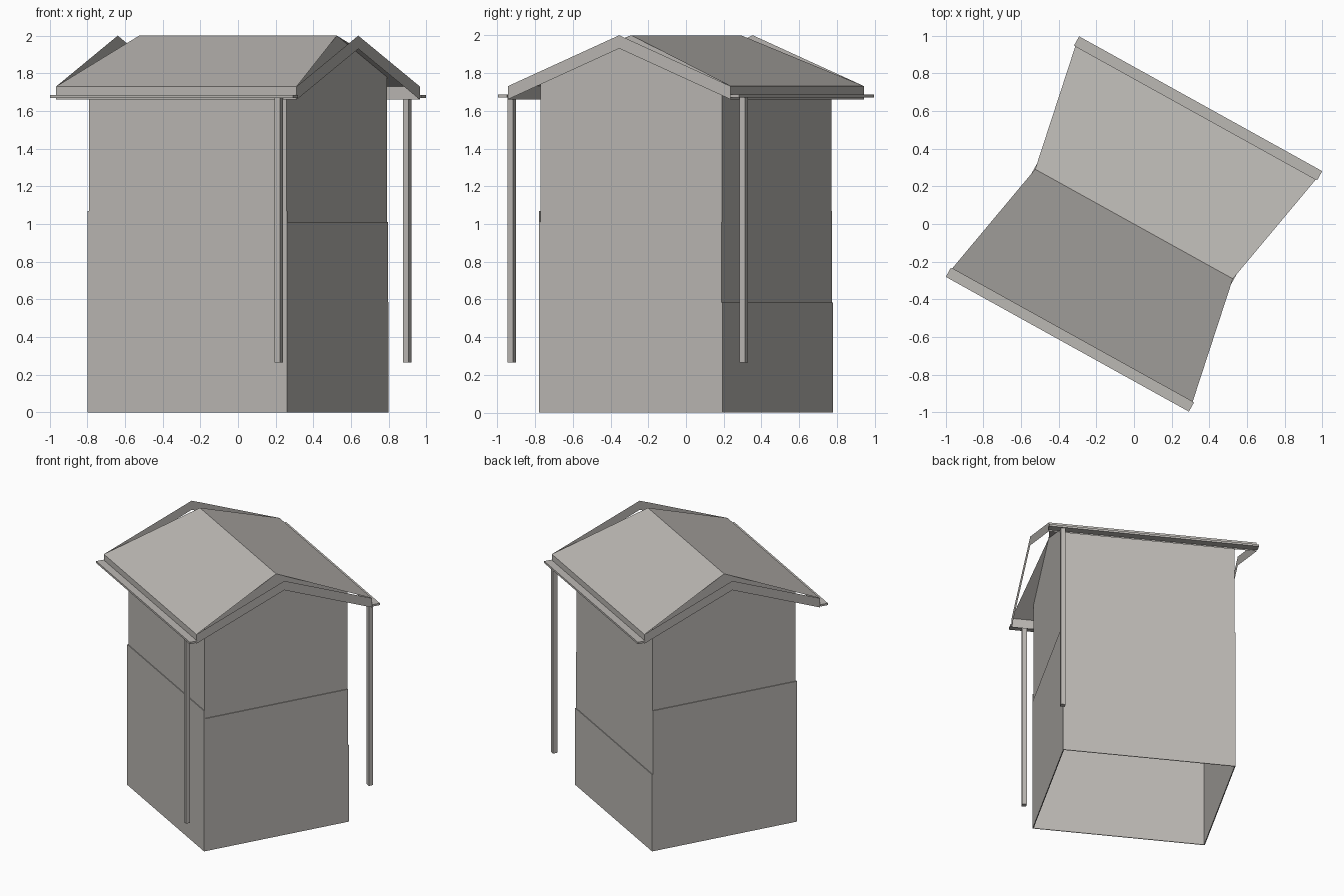
import bpy
import bmesh
import math
from mathutils import Matrix

cube = bpy.data.objects.get("Cube")
if cube:
    bpy.data.objects.remove(cube, do_unlink=True)

grey = bpy.data.materials.new("warm grey")
colour = (0.5, 0.48, 0.455, 1)
grey.diffuse_color = colour
grey.use_nodes = True
grey.node_tree.nodes["Principled BSDF"].inputs["Base Color"].default_value = colour

# The building stands turned about the vertical axis
TURN = Matrix.Rotation(math.radians(-29), 4, "Z")

# Main sizes: ridge along local x, eaves along local y
WALL_X, WALL_Y = 0.60, 0.55
EAVE_X, EAVE_Y = 0.73, 0.675
RIDGE_Z, EAVE_Z, BOARD = 2.0, 1.73, 0.07
WALL_Z = RIDGE_Z - (RIDGE_Z - EAVE_Z) * WALL_Y / EAVE_Y


def finish(name, bm):
    mesh = bpy.data.meshes.new(name)
    bm.to_mesh(mesh)
    bm.free()
    mesh.transform(TURN)
    mesh.materials.append(grey)
    obj = bpy.data.objects.new(name, mesh)
    bpy.context.collection.objects.link(obj)
    return obj


def sheet(name, *polygons):
    """Join flat polygons into one open surface."""
    bm = bmesh.new()
    for points in polygons:
        bm.faces.new([bm.verts.new(p) for p in points])
    bmesh.ops.remove_doubles(bm, verts=bm.verts, dist=0.0001)
    return finish(name, bm)


def box(name, low, high):
    bm = bmesh.new()
    bmesh.ops.create_cube(bm, size=1)
    size = [b - a for a, b in zip(low, high)]
    middle = [(a + b) / 2 for a, b in zip(low, high)]
    bmesh.ops.scale(bm, vec=size, verts=bm.verts)
    bmesh.ops.translate(bm, vec=middle, verts=bm.verts)
    return finish(name, bm)


def half_turn(points):
    return [(-x, -y, z) for x, y, z in points]


# Hollow walls, open at the bottom
gable = [(WALL_X, -WALL_Y, 0), (WALL_X, WALL_Y, 0), (WALL_X, WALL_Y, WALL_Z),
         (WALL_X, 0, RIDGE_Z), (WALL_X, -WALL_Y, WALL_Z)]
side = [(-WALL_X, -WALL_Y, 0), (WALL_X, -WALL_Y, 0),
        (WALL_X, -WALL_Y, WALL_Z), (-WALL_X, -WALL_Y, WALL_Z)]
sheet("walls", gable, half_turn(gable), side, half_turn(side))

# Thin base cladding, with its own height on each wall
T = 0.006
box("front_cladding", (-WALL_X - T, -WALL_Y - T, 0), (WALL_X + T, -WALL_Y, 1.07))
box("back_cladding", (-WALL_X - T, WALL_Y, 0), (WALL_X + T, WALL_Y + T, 0.585))
box("left_cladding", (WALL_X, -WALL_Y, 0), (WALL_X + T, WALL_Y, 1.01))
box("right_cladding", (-WALL_X - T, -WALL_Y, 0), (-WALL_X, WALL_Y, 1.07))

# Roof slopes flare from the short ridge to the long eaves, with eave fascias
slope = [(-EAVE_X, -EAVE_Y, EAVE_Z), (EAVE_X, -EAVE_Y, EAVE_Z),
         (WALL_X, 0, RIDGE_Z), (-WALL_X, 0, RIDGE_Z)]
fascia = [(-EAVE_X, -EAVE_Y, EAVE_Z - BOARD), (EAVE_X, -EAVE_Y, EAVE_Z - BOARD),
          (EAVE_X, -EAVE_Y, EAVE_Z), (-EAVE_X, -EAVE_Y, EAVE_Z)]
sheet("roof", slope, half_turn(slope), fascia, half_turn(fascia))

# Upright chevron boards across the gable ends
arms = []
for s in (-1, 1):
    arm = [(EAVE_X, s * EAVE_Y, EAVE_Z - BOARD), (EAVE_X, 0, RIDGE_Z - BOARD),
           (EAVE_X, 0, RIDGE_Z), (EAVE_X, s * EAVE_Y, EAVE_Z)]
    arms.append(arm if s < 0 else arm[::-1])
sheet("left_gable_board", *arms)
sheet("right_gable_board", *[half_turn(a) for a in arms])

# Flat gutters and square downpipes
PIPE = 0.033
for s, label in ((-1, "front"), (1, "back")):
    inner, outer = sorted((s * EAVE_Y, s * 0.73))
    box(label + "_gutter", (-0.738, inner, 1.67), (0.738, outer, 1.685))
    y = s * 0.703
    box(label + "_downpipe", (0.637 - PIPE / 2, y - PIPE / 2, 0.265),
        (0.637 + PIPE / 2, y + PIPE / 2, 1.67))
